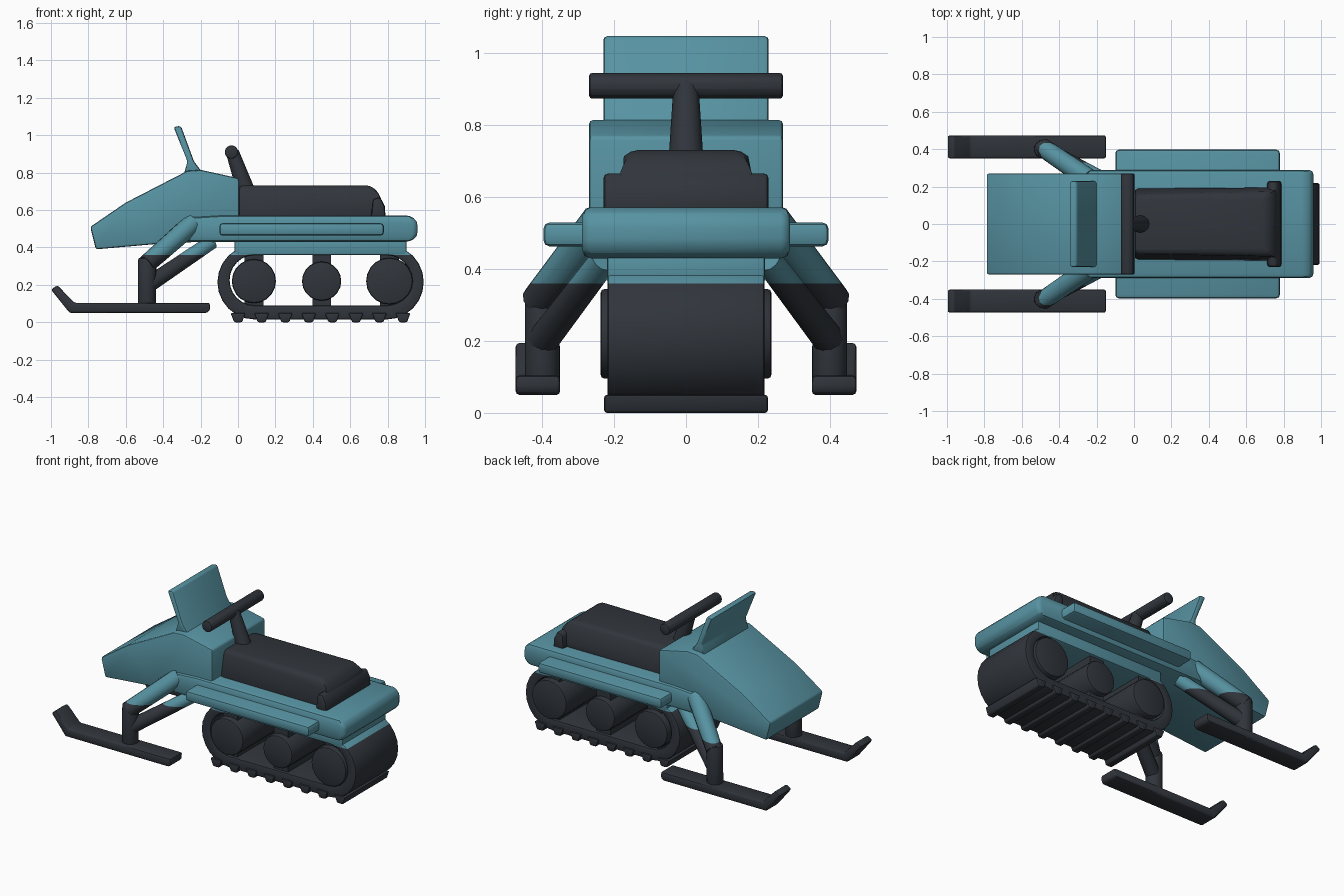
import bpy, bmesh, math
from mathutils import Vector, Matrix

if "Cube" in bpy.data.objects:
    bpy.data.objects.remove(bpy.data.objects["Cube"])


def material(name, rgb):
    m = bpy.data.materials.new(name)
    m.diffuse_color = (*rgb, 1)
    m.use_nodes = True
    m.node_tree.nodes["Principled BSDF"].inputs["Base Color"].default_value = m.diffuse_color
    return m


TEAL = material("teal paint", (0.095, 0.29, 0.36))
DARK = material("dark rubber", (0.03, 0.036, 0.045))


def finish(name, bm, mat, bevel=0.0, split=None):
    """Bevel hard edges, optionally paint everything above a height teal, and link."""
    bmesh.ops.recalc_face_normals(bm, faces=bm.faces)
    if bevel:
        edges = [e for e in bm.edges if e.calc_face_angle(0) > 0.5]
        bmesh.ops.bevel(bm, geom=edges, offset=bevel, segments=2, profile=0.5,
                        affect='EDGES', clamp_overlap=True)
    if split is not None:
        bmesh.ops.bisect_plane(bm, geom=bm.verts[:] + bm.edges[:] + bm.faces[:],
                               plane_co=(0, 0, split), plane_no=(0, 0, 1))
        for f in bm.faces:
            f.material_index = int(f.calc_center_median().z > split)
    me = bpy.data.meshes.new(name)
    bm.to_mesh(me)
    bm.free()
    me.materials.append(mat)
    if split is not None:
        me.materials.append(TEAL)
    ob = bpy.data.objects.new(name, me)
    bpy.context.collection.objects.link(ob)
    bpy.ops.object.select_all(action='DESELECT')
    ob.select_set(True)
    bpy.context.view_layer.objects.active = ob
    bpy.ops.object.shade_smooth_by_angle(angle=math.radians(40))
    return ob


def prism(name, pts, y0, y1, mat, bevel=0.0, taper=None):
    """Side profile (x, z) extruded across y; taper = (height, factor) narrows the top."""
    bm = bmesh.new()
    a = [bm.verts.new((x, y0, z)) for x, z in pts]
    b = [bm.verts.new((x, y1, z)) for x, z in pts]
    bm.faces.new(a)
    bm.faces.new(b[::-1])
    for i in range(len(pts)):
        j = (i + 1) % len(pts)
        bm.faces.new((a[i], b[i], b[j], a[j]))
    if taper:
        for v in bm.verts:
            if v.co.z > taper[0]:
                v.co.y *= taper[1]
    return finish(name, bm, mat, bevel)


def box(name, x0, x1, w, z0, z1, mat, bevel=0.0):
    return prism(name, [(x0, z0), (x1, z0), (x1, z1), (x0, z1)], -w, w, mat, bevel)


def rod(name, p, q, r0, r1, mat, bevel=0.0, split=None, sides=12):
    p, q = Vector(p), Vector(q)
    d = q - p
    m = Matrix.Translation((p + q) / 2) @ d.to_track_quat('Z', 'Y').to_matrix().to_4x4()
    bm = bmesh.new()
    bmesh.ops.create_cone(bm, cap_ends=True, segments=sides, radius1=r0, radius2=r1,
                          depth=d.length, matrix=m)
    return finish(name, bm, mat, bevel, split)


# Hood, windshield
prism("hood", [(-0.79, 0.51), (-0.76, 0.39), (-0.42, 0.42), (0.005, 0.44), (0.005, 0.77),
               (-0.2, 0.815), (-0.27, 0.81), (-0.6, 0.64)], -0.27, 0.27, TEAL, 0.012)
prism("windshield", [(-0.345, 1.045), (-0.305, 1.05), (-0.235, 0.86), (-0.19, 0.80),
                     (-0.29, 0.79), (-0.27, 0.86)], -0.23, 0.23, TEAL, 0.012)

# Deck, running boards, tunnel
prism("deck", [(-0.3, 0.43), (0.92, 0.43), (0.96, 0.46), (0.96, 0.54), (0.92, 0.572),
               (-0.1, 0.572), (-0.3, 0.56)], -0.29, 0.29, TEAL, 0.03)
box("running_boards", -0.1, 0.78, 0.397, 0.463, 0.53, TEAL, 0.018)
box("tunnel", -0.02, 0.9, 0.22, 0.36, 0.45, TEAL, 0.01)

# Seat and rear bolster
prism("seat", [(0.0, 0.55), (0.785, 0.55), (0.78, 0.61), (0.755, 0.69), (0.71, 0.732),
               (0.0, 0.732)], -0.195, 0.195, DARK, 0.025, (0.71, 0.80))
prism("seat_bolster", [(0.71, 0.55), (0.79, 0.55), (0.785, 0.62), (0.76, 0.67),
                       (0.72, 0.66)], -0.23, 0.23, DARK, 0.015)

# Steering
rod("handlebar", (-0.035, -0.27, 0.91), (-0.035, 0.27, 0.91), 0.037, 0.037, DARK, 0.012)
rod("steering_stem", (0.05, 0, 0.68), (-0.03, 0, 0.91), 0.05, 0.035, DARK)

# Track belt: hollow stadium loop
bm = bmesh.new()
rings = []
for r, cz, y in ((0.2, 0.215, -0.218), (0.2, 0.215, 0.218),
                 (0.135, 0.225, 0.218), (0.135, 0.225, -0.218)):
    ring = []
    for i in range(26):
        k = i if i < 13 else i - 1
        a = -math.pi / 2 + k * math.pi / 12
        cx = 0.793 if i < 13 else 0.09
        ring.append(bm.verts.new((cx + r * math.cos(a), y, cz + r * math.sin(a))))
    rings.append(ring)
for n in range(4):
    A, B = rings[n], rings[(n + 1) % 4]
    for i in range(26):
        j = (i + 1) % 26
        bm.faces.new((A[i], A[j], B[j], B[i]))
finish("track_belt", bm, DARK, 0.01, 0.36)

# Lugs along the ground run
for i in range(8):
    x = 0.0 + i * 0.126
    prism(f"track_lug_{i + 1}", [(x - 0.04, 0.05), (x - 0.02, 0.0), (x + 0.022, 0.0),
                                 (x + 0.04, 0.05)], -0.228, 0.228, DARK, 0.008)

# Wheels with the blocks that tie them to the belt
for i, (x, r) in enumerate(((0.085, 0.118), (0.447, 0.105), (0.81, 0.125))):
    rod(f"track_wheel_{i + 1}", (x, -0.238, 0.22), (x, 0.238, 0.22), r, r, DARK, 0.012, None, 20)
    box(f"wheel_mount_{i + 1}", x - 0.05, x + 0.05, 0.2, 0.07, 0.36, DARK)

# Skis and suspension, both sides
for side, s in (("front", -1), ("back", 1)):
    prism(side + "_ski", [(-1.0, 0.175), (-0.965, 0.198), (-0.875, 0.104), (-0.15, 0.104),
                          (-0.15, 0.065), (-0.165, 0.05), (-0.9, 0.05)],
          s * 0.412 - 0.062, s * 0.412 + 0.062, DARK, 0.012)
    rod(side + "_ski_post", (-0.487, s * 0.40, 0.08), (-0.485, s * 0.40, 0.345),
        0.05, 0.05, DARK, 0.01)
    rod(side + "_upper_arm", (-0.49, s * 0.41, 0.31), (-0.24, s * 0.24, 0.53),
        0.05, 0.055, DARK, 0.0, 0.36)
    rod(side + "_lower_arm", (-0.48, s * 0.40, 0.20), (-0.14, s * 0.225, 0.43),
        0.045, 0.04, DARK, 0.0, 0.36)
